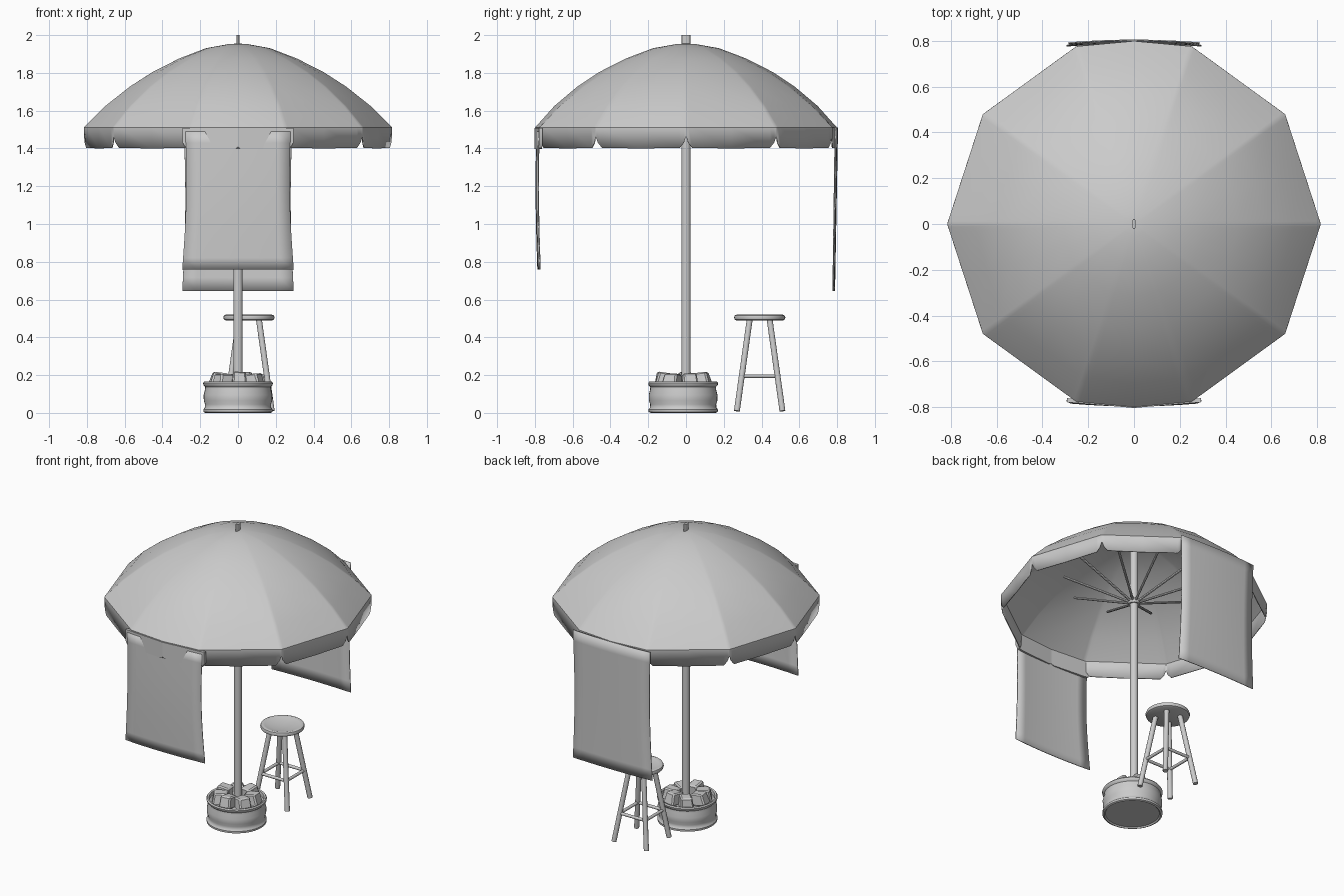
import bpy, bmesh, random
from math import pi, sin, cos, radians
from mathutils import Vector, Matrix

if "Cube" in bpy.data.objects:
    bpy.data.objects.remove(bpy.data.objects["Cube"])

random.seed(4)


def add(name, verts, faces, angle=40, solid=0.0):
    me = bpy.data.meshes.new(name)
    me.from_pydata([tuple(v) for v in verts], [], faces)
    bm = bmesh.new()
    bm.from_mesh(me)
    bmesh.ops.remove_doubles(bm, verts=bm.verts, dist=1e-5)
    bmesh.ops.recalc_face_normals(bm, faces=bm.faces)
    bm.to_mesh(me)
    bm.free()
    ob = bpy.data.objects.new(name, me)
    bpy.context.collection.objects.link(ob)
    if solid:
        m = ob.modifiers.new("thickness", 'SOLIDIFY')
        m.thickness = solid
        m.offset = 0
    bpy.ops.object.select_all(action='DESELECT')
    ob.select_set(True)
    bpy.context.view_layer.objects.active = ob
    bpy.ops.object.shade_smooth_by_angle(angle=radians(angle))
    return ob


def grid_faces(rows, cols, wrap=False):
    n = cols if wrap else cols - 1
    return [(r * cols + c, r * cols + (c + 1) % cols, (r + 1) * cols + (c + 1) % cols, (r + 1) * cols + c)
            for r in range(rows - 1) for c in range(n)]


def lathe(name, profile, center=(0, 0), seg=32):
    v = [(center[0] + r * cos(2 * pi * k / seg), center[1] + r * sin(2 * pi * k / seg), z)
         for r, z in profile for k in range(seg)]
    return add(name, v, grid_faces(len(profile), seg, True))


def rod(name, a, b, r, seg=12):
    a, b = Vector(a), Vector(b)
    q = (b - a).to_track_quat('Z', 'Y')
    v = [p + q @ Vector((r * cos(2 * pi * k / seg), r * sin(2 * pi * k / seg), 0))
         for p in (a, b) for k in range(seg)]
    f = grid_faces(2, seg, True) + [tuple(range(seg)), tuple(range(seg, 2 * seg))]
    return add(name, v, f)


# Canopy: ten-sided dome with a scalloped hanging valance
R = 0.812
US = [0, 0.025, 0.07, 0.5, 0.93, 0.975]
LIFT = [0.065, 0.03, 0.003, 0, 0.003, 0.03]
dome = [(0.05, 1.949), (0.17, 1.927), (0.31, 1.873), (0.45, 1.802), (0.57, 1.725), (0.70, 1.622), (R, 1.51)]


def rim_columns(r):
    t = (r / R) ** 2
    for p in range(10):
        a0, a1 = 2 * pi * p / 10, 2 * pi * (p + 1) / 10
        A, B = Vector((cos(a0), sin(a0))), Vector((cos(a1), sin(a1)))
        for u, lift in zip(US, LIFT):
            flat = A.lerp(B, u)
            d = flat.lerp(flat.normalized(), 1 - t)
            if p in (2, 7):                       # front and back panels bow out
                d.y *= 1 + 0.03 * (1 - abs(2 * u - 1))
            yield d * r, lift


v = [(0, 0, 1.952)] * 60
for r, z in dome:
    v += [(d.x, d.y, z) for d, _ in rim_columns(r)]
v += [(d.x, d.y, 1.40 + l) for d, l in rim_columns(R)]
add("canopy", v, grid_faces(len(dome) + 2, 60, True), 35, 0.007)

# Pole, finial, hub and support struts
rod("pole", (0, 0, 0.12), (0, 0, 1.945), 0.025, 20)
fin = rod("finial", (0, 0, 1.93), (0, 0, 2.0), 0.023, 16)
fin.scale.x = 0.4
lathe("strut_hub", [(0, 1.475), (0.036, 1.475), (0.036, 1.505), (0, 1.505)], seg=20)
for k in range(10):
    a = 2 * pi * k / 10
    rod("strut", (0.02 * cos(a), 0.02 * sin(a), 1.49), (0.43 * cos(a), 0.43 * sin(a), 1.655), 0.008, 8)


# Hanging cloth banners, slightly waisted and bowed
def banner(name, side, z0, z1, top_w):
    rows, cols, v = 13, 9, []
    for i in range(rows):
        t = i / (rows - 1)
        w = top_w + (0.295 - top_w) * t - 0.012 * sin(pi * t)
        for j in range(cols):
            s = 2 * j / (cols - 1) - 1
            bow = 0.012 * (1 - s * s)
            y = 0.778 + bow + 0.006 * sin(pi * t) - 0.006 * t if side < 0 else \
                0.79 + bow * (1 - t) - 0.012 * t + 0.008 * t * bow / 0.012
            v.append((s * w, side * y, z1 + (z0 - z1) * t))
    add(name, v, grid_faces(rows, cols), 40, 0.006)


banner("front_banner", -1, 0.76, 1.49, 0.278)
banner("back_banner", 1, 0.645, 1.51, 0.287)

# Folded flap over the front banner, rounded lower corners and a centre nick
xs = [0, 0.008, 0.02, 0.25, 0.275, 0.293]
low = [1.408, 1.402, 1.398, 1.398, 1.402, 1.43]
side = list(zip(xs, low))
cols = [(-x, z) for x, z in side[:0:-1]] + side
v = []
for back in (0, 1):
    for row in (0, 1):
        for x, z in cols:
            y = -0.803 + 0.025 * abs(x) / 0.293 + 0.018 * back
            v.append((x, y, z if row == back else 1.507))
n = len(cols)
# rows: front low, front top, back top, back low, closing to front low
f = grid_faces(4, n) + [(3 * n + c, 3 * n + c + 1, c + 1, c) for c in range(n - 1)]
f += [(0, n, 2 * n, 3 * n), (n - 1, 2 * n - 1, 3 * n - 1, 4 * n - 1)]
add("front_flap", v, f, 35)

# Drum base filled with rubble
BY = -0.015
lathe("base_drum", [(0, 0.008), (0.165, 0.008), (0.172, 0.0), (0.183, 0.005), (0.184, 0.018), (0.176, 0.028),
                    (0.175, 0.045), (0.181, 0.065), (0.182, 0.095), (0.175, 0.122), (0.174, 0.138),
                    (0.183, 0.147), (0.185, 0.158), (0.179, 0.166), (0.168, 0.163), (0.165, 0.14),
                    (0, 0.14)], (0, BY), 40)


def rock(cx, cy, cz, size, rot, tilt):
    bm = bmesh.new()
    bmesh.ops.create_cube(bm, size=1)
    for p in bm.verts:
        k = 0.8 if p.co.z > 0 else 1.0
        p.co.x *= k * random.uniform(0.85, 1.1)
        p.co.y *= k * random.uniform(0.85, 1.1)
    bmesh.ops.bevel(bm, geom=bm.edges[:], offset=0.09, segments=1, affect='EDGES')
    M = Matrix.Translation((cx, cy, cz)) @ Matrix.Rotation(rot, 4, 'Z') @ \
        Matrix.Rotation(tilt, 4, 'Y') @ Matrix.Diagonal((*size, 1))
    bm.transform(M)
    bm.verts.index_update()
    add("rock", [p.co.copy() for p in bm.verts], [[q.index for q in g.verts] for g in bm.faces], 20)
    bm.free()


for k in range(7):
    a = 2 * pi * k / 7 + 0.3
    rock(0.098 * cos(a), BY + 0.098 * sin(a), 0.168 + 0.008 * (k % 2),
         (0.105, 0.09, 0.075), a + random.uniform(-0.3, 0.3), random.uniform(-0.2, 0.2))

# Stool: dished round seat, four splayed legs and stretchers
SX, SY = 0.058, 0.39
lathe("stool_seat", [(0, 0.489), (0.122, 0.489), (0.132, 0.494), (0.136, 0.505), (0.132, 0.516),
                     (0.122, 0.52), (0.108, 0.516), (0.07, 0.508), (0, 0.504)], (SX, SY), 32)


def leg_point(i, j, z):
    d = 0.122 + (0.052 - 0.122) * z / 0.5
    return (SX + i * d, SY + j * d, z)


corners = [(1, 1), (-1, 1), (-1, -1), (1, -1)]
for k, c in enumerate(corners):
    rod("stool_leg", leg_point(*c, 0.01), leg_point(*c, 0.497), 0.016)
    z = 0.195
    rod("stool_stretcher", leg_point(*c, z), leg_point(*corners[(k + 1) % 4], z), 0.01, 10)
